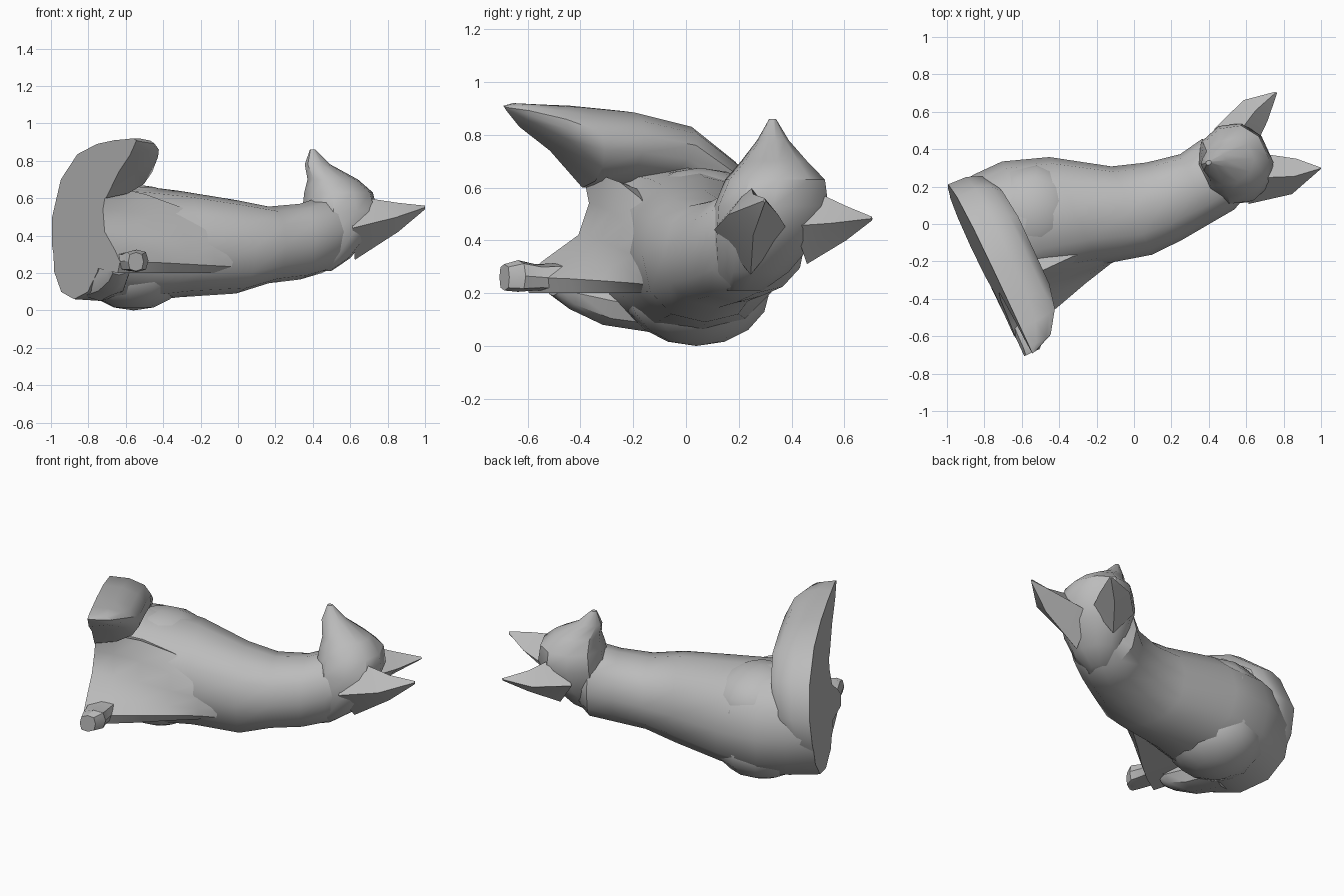
import bpy, bmesh, math
from mathutils import Vector

cube = bpy.data.objects.get("Cube")
if cube:
    bpy.data.objects.remove(cube, do_unlink=True)

grey = bpy.data.materials.new("plain grey")
grey.use_nodes = True
grey.diffuse_color = (0.5, 0.5, 0.5, 1)
grey.node_tree.nodes["Principled BSDF"].inputs["Base Color"].default_value = grey.diffuse_color

# The animal sits on a plane tipped on its side: f = forward, u = up its spine, s = sideways
FORWARD, UP = Vector((0.42, -0.907, 0)), Vector((0.907, 0.42, 0))
SIDE = Vector((0, 0, 1))


def place(f, u, s):
    """Convert to world space, cutting everything off at the slightly tilted seat."""
    seat = 0.07 * (s - 0.4)
    return FORWARD * f + UP * (max(u, seat) - 0.82) + SIDE * s


def finish(name, bm, angle=38):
    bmesh.ops.remove_doubles(bm, verts=bm.verts, dist=0.0005)
    bmesh.ops.recalc_face_normals(bm, faces=bm.faces)
    mesh = bpy.data.meshes.new(name)
    bm.to_mesh(mesh)
    bm.free()
    mesh.materials.append(grey)
    ob = bpy.data.objects.new(name, mesh)
    bpy.context.collection.objects.link(ob)
    bpy.ops.object.select_all(action='DESELECT')
    ob.select_set(True)
    bpy.context.view_layer.objects.active = ob
    bpy.ops.object.shade_smooth_by_angle(angle=math.radians(angle))


def loft(name, rings, angle=38):
    """Skin a list of rings of (f, u, s) points and cap both ends."""
    bm = bmesh.new()
    loops = [[bm.verts.new(place(*p)) for p in ring] for ring in rings]
    n = len(loops[0])
    for a, b in zip(loops, loops[1:]):
        for i in range(n):
            j = (i + 1) % n
            bm.faces.new((a[i], a[j], b[j], b[i]))
    bm.faces.new(loops[0][::-1])
    bm.faces.new(loops[-1])
    finish(name, bm, angle)


def oval(c, a, b, n=10, power=0.9):
    """Rounded ring around c with half axes a and b."""
    c, a, b = Vector(c), Vector(a), Vector(b)
    soft = lambda v: math.copysign(abs(v) ** power, v)
    return [c + a * soft(math.cos(t)) + b * soft(math.sin(t))
            for t in (2 * math.pi * i / n for i in range(n))]


def ellipsoid(name, c, r):
    bm = bmesh.new()
    bmesh.ops.create_uvsphere(bm, u_segments=12, v_segments=8, radius=1)
    for v in bm.verts:
        v.co = place(*(c[i] + r[i] * v.co[i] for i in range(3)))
    finish(name, bm)


# Body and neck: height, back, front, low side, high side
body = [(-.05, -.58, .05, .06, .70), (.15, -.60, .05, .05, .68), (.32, -.60, .07, .04, .67),
        (.56, -.515, .12, .07, .64), (.84, -.33, .19, .09, .59), (1.02, -.27, .185, .145, .555),
        (1.2, -.235, .168, .165, .57), (1.34, -.26, .155, .20, .61), (1.46, -.18, .10, .32, .57)]
loft("body", [oval(((b + t) / 2, u, (lo + hi) / 2), ((t - b) / 2, 0, 0), (0, 0, (hi - lo) / 2), 12)
              for u, b, t, lo, hi in body])

# Head turned to the side: side position, forward, height, half width, half height
head = [(.21, -.02, 1.30, .07, .07), (.28, -.03, 1.35, .14, .13), (.40, -.05, 1.42, .20, .165),
        (.53, -.065, 1.45, .22, .195), (.63, -.08, 1.45, .19, .18), (.70, -.09, 1.42, .12, .135),
        (.78, -.12, 1.345, .055, .07), (.86, -.13, 1.32, .012, .015)]
loft("head", [oval((f, u, s), (w, 0, 0), (0, h, 0)) for s, f, u, w, h in head])


# Ears: pointed four sided shells
def ear(name, base, middle, tip):
    rings = []
    for (f1, u1), (f2, u2), lo, hi in (base, middle, tip):
        m = (lo + hi) / 2
        rings.append([(f1, u1, m), ((f1 + f2) / 2, (u1 + u2) / 2, lo),
                      (f2, u2, m), ((f1 + f2) / 2, (u1 + u2) / 2, hi)])
    loft(name, rings, 25)


ear("front_ear", ((.16, 1.42), (-.08, 1.56), .27, .61), ((.21, 1.654), (.048, 1.755), .42, .575),
    ((.153, 1.85), (.147, 1.855), .54, .56))
ear("back_ear", ((-.28, 1.42), (-.10, 1.58), .31, .60), ((-.355, 1.63), (-.2, 1.70), .40, .53),
    ((-.325, 1.80), (-.315, 1.81), .475, .49))

# Haunches and hind foot
ellipsoid("low_haunch", (-.27, .33, .21), (.28, .28, .21))
ellipsoid("high_haunch", (-.28, .34, .47), (.27, .29, .205))
loft("hind_foot", [oval((f, u, s), (0, h, 0), (0, 0, w), 8)
                   for f, u, s, h, w in [(-.2, .10, .15, .13, .1), (.0, .07, .17, .10, .09),
                                         (.13, .05, .20, .07, .06), (.19, .03, .22, .05, .03)]])

# Chest sweeping down into the foreleg: height, high side, then front edge from low to high side
chest = [(-.05, .66, .27, .29, .22, .07, .03, .06), (.12, .65, .25, .27, .19, .08, .04, .04),
         (.27, .62, .21, .23, .17, .10, .06, .02), (.45, .56, .15, .18, .15, .12, .09, .02),
         (.62, .50, .10, .14, .14, .13, .11, .05), (.76, .45, .08, .13, .14, .14, .13, .08)]
rings = []
for u, top, *fronts in chest:
    steps = (0, .13, .26, .48, .74, 1)
    front = [(f, u, .20 + (top - .20) * k) for f, k in zip(fronts, steps)]
    rings.append(front + [(-.15, u, top - .06), (-.15, u, .24)])
loft("chest_and_foreleg", rings)
loft("paw", [oval((f, h, s), (0, h + .01, 0), (0, 0, w), 8, .7)
             for f, h, s, w in [(.15, .09, .26, .055), (.28, .065, .26, .05),
                                (.35, .06, .265, .06), (.395, .035, .26, .05)]], 25)

# Tail wrapped round the base: outer edge, inner edge, height
tail = [((-.50, .18), (-.42, .28), .08), ((-.585, .34), (-.4, .40), .17),
        ((-.61, .5), (-.35, .5), .23), ((-.53, .70), (-.30, .58), .26),
        ((-.34, .835), (-.20, .60), .28), ((-.1, .89), (-.05, .6), .28),
        ((.12, .91), (.06, .60), .28), ((.25, .915), (.20, .74), .25),
        ((.36, .92), (.33, .83), .17), ((.40, .91), (.385, .89), .06)]
rings = []
for (of, osd), (nf, nsd), h in tail:
    ring = []
    for i in range(8):
        t = math.pi * i / 7
        bulge = max(math.sin(t), 0)
        k = (1 - math.cos(t)) / 2 - 0.07 * bulge
        ring.append((of + (nf - of) * k, (h + .05) * bulge ** 0.65 - .05, osd + (nsd - osd) * k))
    rings.append(ring)
loft("tail", rings)
